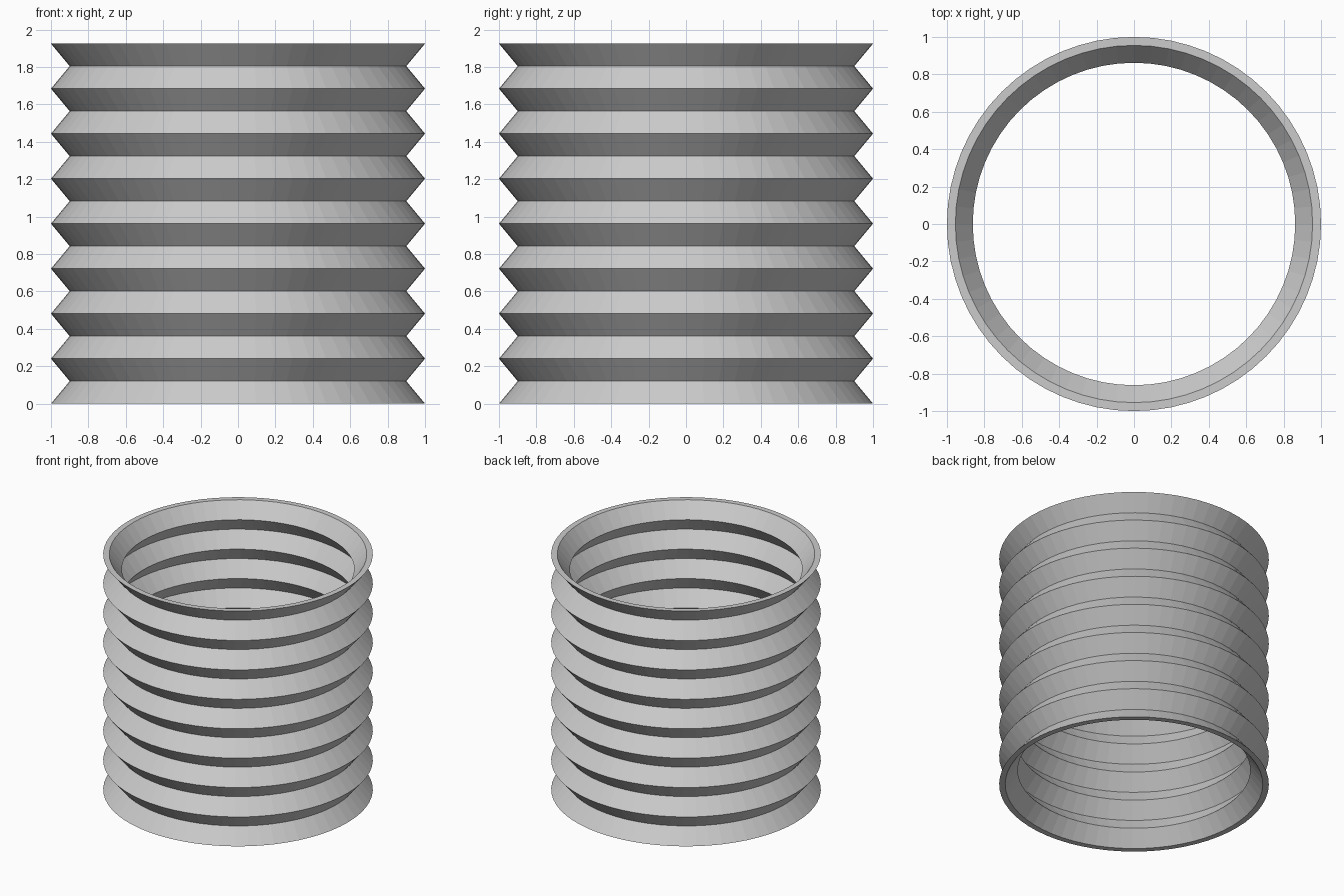
import bpy, bmesh, math

default = bpy.data.objects.get("Cube")
if default:
    bpy.data.objects.remove(default, do_unlink=True)

SIDES = 64
FOLDS = 16
HEIGHT = 1.925
OUTER = (1.0, 0.9)      # peak and valley radii of the outer wall
INNER = (0.955, 0.862)  # peak and valley radii of the inner wall

# Plain grey for the whole bellows
grey = bpy.data.materials.new("plain_grey")
grey.use_nodes = True
colour = (0.6, 0.6, 0.6, 1.0)
grey.diffuse_color = colour
grey.node_tree.nodes["Principled BSDF"].inputs["Base Color"].default_value = colour


def zigzag(radii):
    """Profile points alternating between peak and valley."""
    return [(radii[i % 2], HEIGHT * i / FOLDS) for i in range(FOLDS + 1)]


# Closed wall profile: up the outside, down the inside
profile = zigzag(OUTER) + zigzag(INNER)[::-1]

# Pleated tube, made by turning the profile around z
bm = bmesh.new()
rings = []
for radius, z in profile:
    angles = [math.tau * k / SIDES for k in range(SIDES)]
    rings.append([bm.verts.new((radius * math.cos(a), radius * math.sin(a), z))
                  for a in angles])
for i, ring in enumerate(rings):
    above = rings[(i + 1) % len(rings)]
    for k in range(SIDES):
        n = (k + 1) % SIDES
        bm.faces.new((ring[k], ring[n], above[n], above[k]))
bmesh.ops.recalc_face_normals(bm, faces=bm.faces)

mesh = bpy.data.meshes.new("bellows_tube")
bm.to_mesh(mesh)
bm.free()
mesh.materials.append(grey)
tube = bpy.data.objects.new("bellows_tube", mesh)
bpy.context.collection.objects.link(tube)
